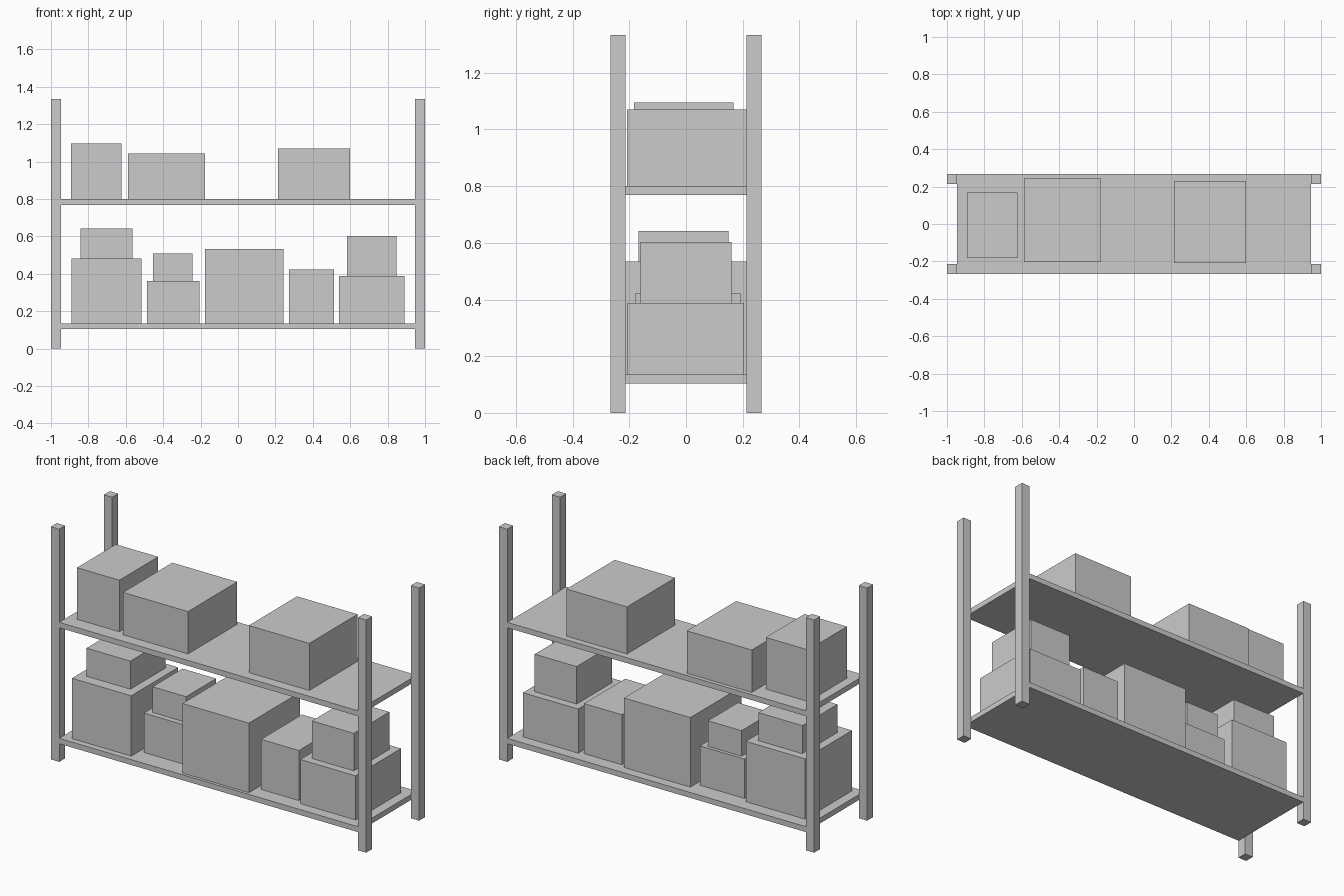
import bpy

if "Cube" in bpy.data.objects:
    bpy.data.objects.remove(bpy.data.objects["Cube"])


def box(name, x0, x1, y0, y1, z0, z1):
    """Axis-aligned box between two corners."""
    bpy.ops.mesh.primitive_cube_add(
        size=1, location=((x0 + x1) / 2, (y0 + y1) / 2, (z0 + z1) / 2))
    ob = bpy.context.object
    ob.name = ob.data.name = name
    ob.scale = (x1 - x0, y1 - y0, z1 - z0)
    bpy.ops.object.transform_apply(location=False, rotation=False, scale=True)
    return ob


HALF_Y, INNER_X, INNER_Y, HEIGHT = 0.267, 0.947, 0.213, 1.334
LOWER, UPPER = 0.135, 0.80  # top surfaces of the shelves

# Four corner posts
for sx, side in ((-1, "left"), (1, "right")):
    for sy, face in ((-1, "front"), (1, "back")):
        xs = sorted((sx * INNER_X, sx * 1.0))
        ys = sorted((sy * INNER_Y, sy * HALF_Y))
        box(f"{face}_{side}_post", *xs, *ys, 0, HEIGHT)

# Two shelf boards
for name, top in (("lower_shelf", LOWER), ("upper_shelf", UPPER)):
    box(name, -INNER_X, INNER_X, -HALF_Y, HALF_Y, top - 0.031, top)

# Cartons on the upper shelf
box("upper_carton_left", -0.893, -0.624, -0.183, 0.168, UPPER, 1.096)
box("upper_carton_middle", -0.588, -0.176, -0.202, 0.244, UPPER, 1.043)
box("upper_carton_right", 0.214, 0.598, -0.208, 0.229, UPPER, 1.07)

# Cartons on the lower shelf, some stacked in pairs
box("left_stack_base", -0.891, -0.515, -0.232, 0.194, LOWER, 0.481)
box("left_stack_top", -0.843, -0.565, -0.168, 0.15, 0.481, 0.642)
box("small_stack_base", -0.487, -0.205, -0.157, 0.166, LOWER, 0.361)
box("small_stack_top", -0.455, -0.242, -0.125, 0.147, 0.361, 0.508)
box("large_carton", -0.177, 0.244, -0.25, 0.213, LOWER, 0.534)
box("narrow_carton", 0.272, 0.512, -0.18, 0.192, LOWER, 0.422)
box("right_stack_base", 0.54, 0.891, -0.206, 0.205, LOWER, 0.388)
box("right_stack_top", 0.582, 0.848, -0.161, 0.16, 0.388, 0.603)
